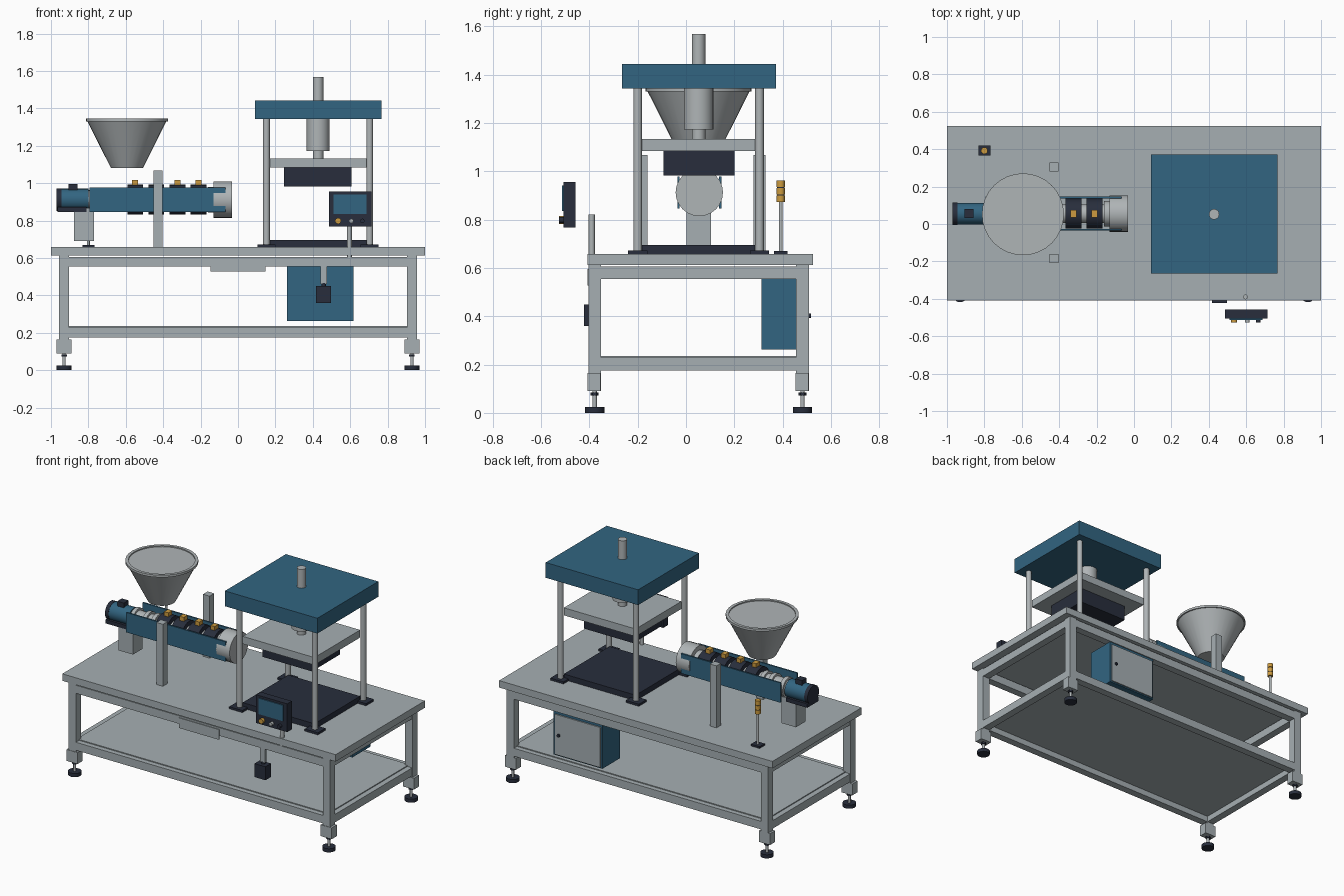
import bpy, bmesh, math
from mathutils import Matrix, Vector

if "Cube" in bpy.data.objects:
    bpy.data.objects.remove(bpy.data.objects["Cube"])


def material(name, rgb):
    m = bpy.data.materials.new(name)
    m.diffuse_color = (*rgb, 1)
    m.use_nodes = True
    m.node_tree.nodes["Principled BSDF"].inputs["Base Color"].default_value = m.diffuse_color
    return m


GREY = material("painted_grey", (.38, .43, .45))
STEEL = material("steel", (.43, .46, .47))
TEAL = material("teal", (.032, .13, .22))
DARK = material("dark_navy", (.021, .027, .045))
ORANGE = material("orange", (.61, .33, .05))


def finish(name, bm, mat, smooth=False):
    me = bpy.data.meshes.new(name)
    bmesh.ops.recalc_face_normals(bm, faces=bm.faces)
    bm.to_mesh(me)
    bm.free()
    me.materials.append(mat)
    ob = bpy.data.objects.new(name, me)
    bpy.context.collection.objects.link(ob)
    if smooth:
        bpy.ops.object.select_all(action='DESELECT')
        ob.select_set(True)
        bpy.context.view_layer.objects.active = ob
        bpy.ops.object.shade_smooth_by_angle(angle=math.radians(35))
    return ob


def box(name, x, y, z, mat):
    """Box from (min, max) pairs."""
    bm = bmesh.new()
    bmesh.ops.create_cube(bm, size=1)
    for v in bm.verts:
        v.co = [(a + b) / 2 + c * (b - a) for (a, b), c in zip((x, y, z), v.co)]
    return finish(name, bm, mat)


def cbox(name, cx, cy, hx, hy, z, mat):
    """Box centred on cx, cy with half sizes."""
    return box(name, (cx - hx, cx + hx), (cy - hy, cy + hy), z, mat)


def rod(name, start, end, r, mat, r2=None, n=24):
    """Cylinder or cone between two points."""
    a, b = Vector(start), Vector(end)
    bm = bmesh.new()
    rot = Vector((0, 0, 1)).rotation_difference(b - a).to_matrix().to_4x4()
    bmesh.ops.create_cone(bm, cap_ends=True, segments=n, radius1=r,
                          radius2=r if r2 is None else r2, depth=(b - a).length,
                          matrix=Matrix.Translation((a + b) / 2) @ rot)
    return finish(name, bm, mat, True)


def lathe(name, cx, cy, profile, mat, n=32):
    """Spin an (r, z) profile around a vertical axis."""
    bm = bmesh.new()
    vs = [bm.verts.new((cx + r, cy, z)) for r, z in profile]
    es = [bm.edges.new(p) for p in zip(vs, vs[1:])]
    bmesh.ops.spin(bm, geom=vs + es, cent=(cx, cy, 0), axis=(0, 0, 1),
                   angle=2 * math.pi, steps=n)
    bmesh.ops.remove_doubles(bm, verts=bm.verts, dist=1e-4)
    return finish(name, bm, mat, True)


# Table
YC = .052
box("table_top", (-1, 1), (-.408, .525), (.612, .658), GREY)
box("lower_shelf", (-.92, .92), (-.37, .475), (.215, .235), GREY)
for sx in (-1, 1):
    for sy in (-1, 1):
        lx, ly = sx * .93, YC + sy * .43
        cbox("leg", lx, ly, .026, .026, (.09, .612), GREY)
        cbox("leg_bracket", lx, ly - .002, .04, .027, (.09, .165), GREY)
        rod("foot_pad", (lx, ly, 0), (lx, ly, .024), .04, DARK)
        rod("foot_stem", (lx, ly, .02), (lx, ly, .092), .009, STEEL, n=12)
        rod("foot_nut", (lx, ly, .072), (lx, ly, .084), .017, DARK, n=6)
    for z0, z1 in ((.176, .229), (.553, .606)):
        cbox("side_rail", sx * .93, YC, .025, .41, (z0, z1), GREY)
for sy in (-1, 1):
    for z0, z1 in ((.176, .229), (.553, .606)):
        cbox("long_rail", 0, YC + sy * .43, .91, .025, (z0, z1), GREY)
box("front_plate", (-.146, .146), (-.408, -.4), (.528, .595), GREY)

# Electrical cabinet with rear door
box("cabinet", (.262, .618), (.313, .5), (.262, .553), TEAL)
box("cabinet_door", (.272, .608), (.5, .508), (.27, .535), GREY)
rod("door_lock", (.575, .505, .402), (.575, .517, .402), .01, DARK, n=12)

# Press
PX = .428
box("press_base", (.165, .69), (-.187, .291), (.658, .695), DARK)
for sx in (-1, 1):
    for sy in (-1, 1):
        px, py = PX + sx * .276, YC + sy * .252
        rod("press_column", (px, py, .66), (px, py, 1.345), .018, STEEL)
        cbox("column_foot", px, py, .048, .04, (.658, .672), DARK)
box("press_crown", (.09, .766), (-.265, .372), (1.342, 1.443), TEAL)
box("moving_platen", (.165, .69), (-.187, .291), (1.083, 1.133), GREY)
box("upper_die", (.246, .606), (-.093, .2), (.983, 1.083), DARK)
rod("press_cylinder", (PX, YC, 1.172), (PX, YC, 1.345), .061, STEEL)
rod("press_piston", (PX, YC, 1.13), (PX, YC, 1.2), .028, STEEL)
rod("cylinder_top", (PX, YC, 1.44), (PX, YC, 1.567), .028, STEEL)

# Extruder barrel, heaters and guards
EY, EZ = .055, .912


def along(name, x0, x1, r, mat, n=24):
    return rod(name, (x0, EY, EZ), (x1, EY, EZ), r, mat, n=n)


along("barrel", -.8, -.1, .05, STEEL)
along("extrusion_head", -.13, -.032, .098, STEEL)
along("head_flange", -.16, -.13, .068, STEEL)
for x in (-.79, -.7, -.64):
    along("feed_flange", x, x + .025, .064, STEEL)
for i in range(4):
    hx = -.55 + i * .113
    along("heater_band", hx - .042, hx + .042, .08, DARK)
    cbox("heater_terminal", hx, EY, .016, .02, (.98, 1.016), ORANGE)
for sy in (-1, 1):
    cbox("side_guard", -.43, EY + sy * .086, .363, .005, (.846, .977), TEAL)
    cbox("support_post", -.428, .06 + sy * .244, .024, .024, (.658, 1.068), GREY)

# Drive motor
along("motor_body", -.95, -.8, .058, TEAL)
along("motor_fan_cover", -.97, -.945, .06, DARK)
cbox("motor_terminal_box", -.881, EY, .024, .024, (.955, .996), DARK)
box("motor_mount", (-.966, -.81), (-.003, .113), (.846, .872), DARK)
box("motor_pedestal", (-.877, -.77), (.002, .104), (.69, .866), GREY)

# Hopper, closed just below the rim
lathe("hopper", -.594, YC, [(0, 1.08), (.085, 1.08), (.211, 1.33), (.219, 1.33),
      (.219, 1.345), (.2, 1.345), (.2, 1.338), (0, 1.338)], STEEL)

# Signal beacon
BX, BY = -.8, .392
cbox("beacon_base", BX, BY, .032, .027, (.658, .67), DARK)
rod("beacon_pole", (BX, BY, .67), (BX, BY, .875), .008, STEEL, n=12)
for i in range(3):
    z = .872 + i * .031
    rod("beacon_lamp", (BX, BY, z), (BX, BY, z + .027), .018, ORANGE, n=16)
    if i:
        rod("beacon_gap", (BX, BY, z - .005), (BX, BY, z + .001), .016, DARK, n=16)

# Operator panel
rod("panel_pole", (.596, -.39, .585), (.596, -.39, .82), .013, STEEL, n=12)
box("panel_housing", (.487, .714), (-.506, -.457), (.768, .955), DARK)
box("panel_screen", (.51, .686), (-.512, -.505), (.835, .94), TEAL)
for bx, r, mat in ((.535, .016, ORANGE), (.605, .012, STEEL), (.665, .012, DARK)):
    rod("panel_button", (bx, -.5, .798), (bx, -.526, .798), r, mat, n=16)

# Hanging switch box
box("switch_hanger", (.44, .476), (-.4, -.38), (.46, .555), GREY)
rod("switch_gland", (.458, -.39, .445), (.458, -.39, .465), .012, DARK, n=12)
box("switch_box", (.417, .497), (-.423, -.365), (.36, .449), DARK)
